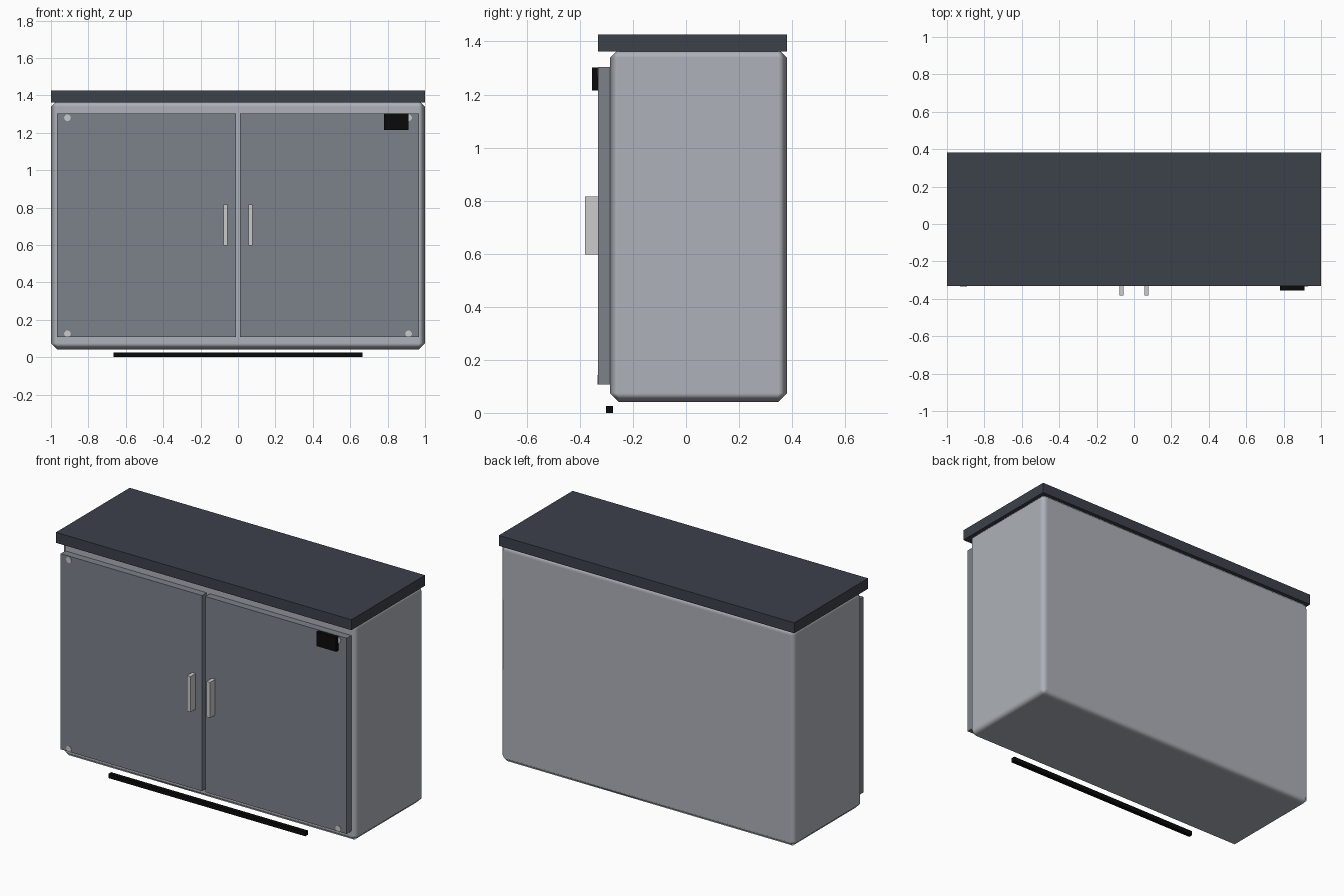
import bpy
import math

if "Cube" in bpy.data.objects:
    bpy.data.objects.remove(bpy.data.objects["Cube"])


def material(name, rgb):
    m = bpy.data.materials.new(name)
    m.diffuse_color = (*rgb, 1)
    m.use_nodes = True
    m.node_tree.nodes["Principled BSDF"].inputs["Base Color"].default_value = m.diffuse_color
    return m


body_mat = material("light_grey", (0.42, 0.44, 0.48))
door_mat = material("door_grey", (0.20, 0.22, 0.255))
top_mat = material("dark_slate", (0.045, 0.052, 0.068))
black_mat = material("black", (0.003, 0.003, 0.003))
metal_mat = material("metal", (0.6, 0.6, 0.6))


def box(name, x, y, z, mat):
    """Axis-aligned box from (min, max) ranges."""
    bpy.ops.mesh.primitive_cube_add(size=1, location=[sum(r) / 2 for r in (x, y, z)])
    ob = bpy.context.object
    ob.name = name
    ob.scale = [r[1] - r[0] for r in (x, y, z)]
    bpy.ops.object.transform_apply(location=False, rotation=False, scale=True)
    ob.data.materials.append(mat)
    return ob


# cabinet body with soft-shaded chamfered edges
body = box("cabinet_body", (-1, 1), (-0.287, 0.381), (0.041, 1.373), body_mat)
bevel = body.modifiers.new("edge_chamfer", "BEVEL")
bevel.width = 0.034
bevel.segments = 1
bevel.harden_normals = True
bpy.ops.object.shade_smooth_by_angle(angle=math.radians(60))
bpy.context.view_layer.objects.active = body

# worktop
box("worktop", (-1, 1), (-0.332, 0.381), (1.362, 1.426), top_mat)

# doors, handles and screw caps, mirrored left and right
for side, s in (("left", -1), ("right", 1)):
    def span(a, b):
        return tuple(sorted((s * a, s * b)))

    box(f"{side}_door", span(0.011, 0.968), (-0.332, -0.286), (0.107, 1.304), door_mat)
    box(f"{side}_handle", span(0.055, 0.078), (-0.381, -0.331), (0.597, 0.815), metal_mat)
    for level, z in (("lower", 0.125), ("upper", 1.28)):
        bpy.ops.mesh.primitive_cylinder_add(
            vertices=12, radius=0.018, depth=0.012,
            location=(s * 0.912, -0.328, z), rotation=(math.pi / 2, 0, 0))
        cap = bpy.context.object
        cap.name = f"{side}_{level}_screw_cap"
        cap.data.materials.append(metal_mat)

# lock box on the right door
box("lock_box", (0.78, 0.912), (-0.355, -0.331), (1.215, 1.302), black_mat)

# floor strip below the front edge
box("floor_strip", (-0.666, 0.666), (-0.301, -0.275), (0, 0.026), black_mat)
